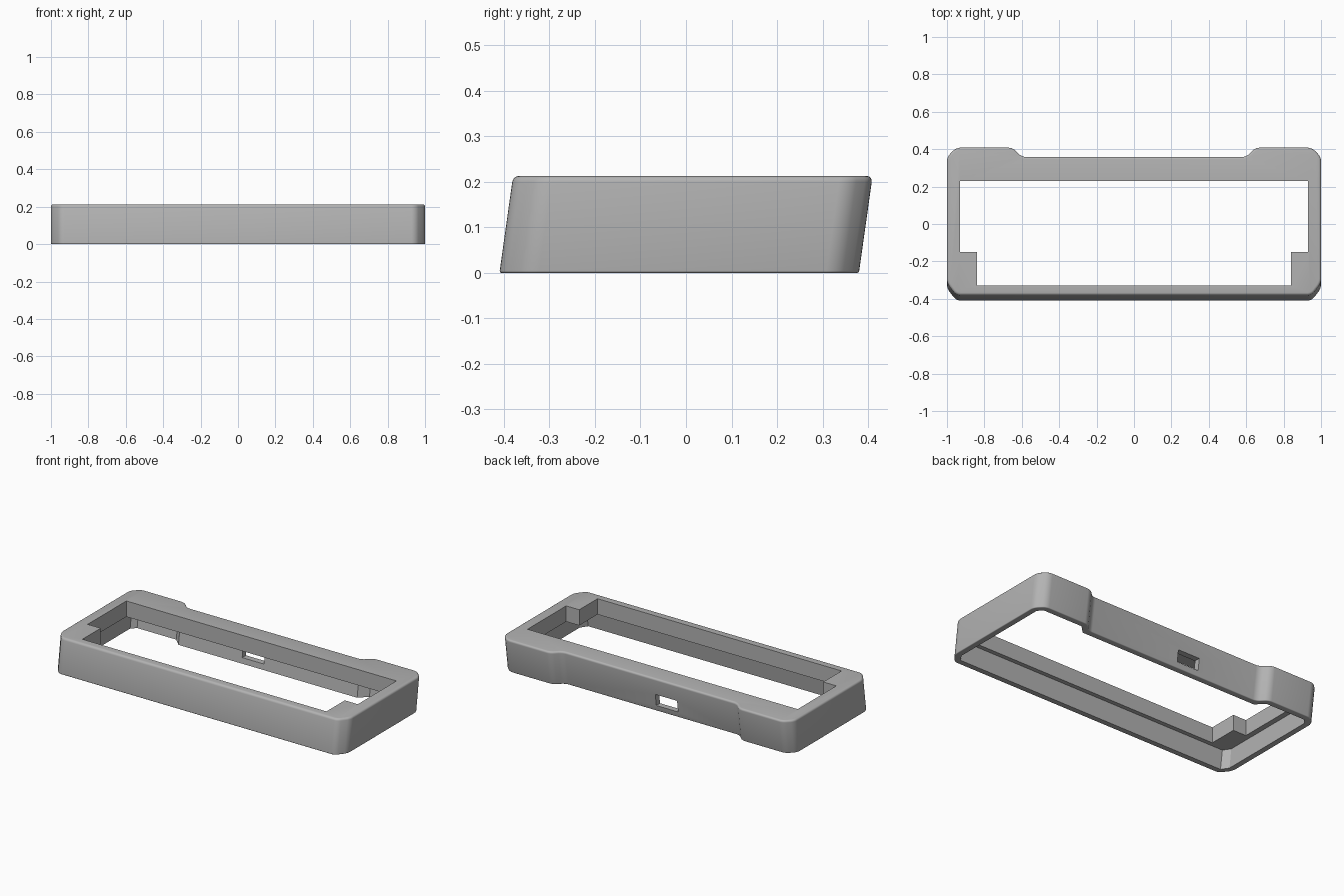
import bpy, bmesh, math

cube = bpy.data.objects.get("Cube")
if cube:
    bpy.data.objects.remove(cube, do_unlink=True)

HEIGHT = 0.213
LEAN = 0.03 / HEIGHT      # the walls lean back with height
LEDGE = 0.115             # underside of the thick top frame

grey = bpy.data.materials.new("case grey")
grey.use_nodes = True
colour = (0.45, 0.45, 0.45, 1)
grey.diffuse_color = colour
grey.node_tree.nodes["Principled BSDF"].inputs["Base Color"].default_value = colour


def mirrored(half):
    """Close a right-hand half outline into a symmetric loop."""
    return half + [(-x, y) for x, y in reversed(half)]


def case_outline(t=0.0):
    """Floor outline of the case, moved inwards by t."""
    k = 0.41 * t
    return mirrored([(0.95 - k, -0.41 + t), (1 - t, -0.345 + k),
                     (1 - t, 0.33 - k), (0.95 - k, 0.38 - t),
                     (0.65 + k, 0.38 - t), (0.60 + k, 0.33 - t)])


def prism(name, outline, z0, z1, lean=0.0, corner=0.0, rims=()):
    """Extrude an outline, with rounded corners and rounded rims (z, radius)."""
    bm = bmesh.new()
    base = bm.faces.new([bm.verts.new((x, y, z0)) for x, y in outline])
    top = bmesh.ops.extrude_face_region(bm, geom=[base])["geom"]
    for v in top:
        if isinstance(v, bmesh.types.BMVert):
            v.co.z = z1
    if corner:
        upright = [e for e in bm.edges if abs(e.verts[0].co.z - e.verts[1].co.z) > 0.01]
        bmesh.ops.bevel(bm, geom=upright, offset=corner, segments=4,
                        profile=0.5, affect='EDGES')
    for z, radius in rims:
        rim = [e for e in bm.edges if all(abs(v.co.z - z) < 1e-5 for v in e.verts)]
        bmesh.ops.bevel(bm, geom=rim, offset=radius, segments=4,
                        profile=0.5, affect='EDGES')
    for v in bm.verts:
        v.co.y += lean * v.co.z
    bmesh.ops.recalc_face_normals(bm, faces=bm.faces[:])
    mesh = bpy.data.meshes.new(name)
    bm.to_mesh(mesh)
    bm.free()
    mesh.materials.append(grey)
    obj = bpy.data.objects.new(name, mesh)
    bpy.context.collection.objects.link(obj)
    return obj


def box_outline(x0, x1, y0, y1):
    return [(x0, y0), (x1, y0), (x1, y1), (x0, y1)]


# Leaning outer body
case = prism("case_shell", case_outline(), 0, HEIGHT, LEAN, 0.022,
             [(HEIGHT, 0.013), (0, 0.005)])

# Hollow underside, top window with corner blocks, and rear port
window = mirrored([(0.84, -0.33), (0.84, -0.15), (0.93, -0.15), (0.93, 0.23)])
cutters = [
    prism("underside_cutter", case_outline(0.037), -0.02, LEDGE, LEAN),
    prism("window_cutter", window, LEDGE - 0.02, HEIGHT + 0.05),
    prism("port_cutter", box_outline(-0.18, -0.03, 0.25, 0.45), 0.035, 0.108),
]

bpy.context.view_layer.objects.active = case
for cutter in cutters:
    cutter.hide_render = True
    mod = case.modifiers.new(cutter.name, 'BOOLEAN')
    mod.operation = 'DIFFERENCE'
    mod.solver = 'EXACT'
    mod.object = cutter
    bpy.ops.object.modifier_apply(modifier=mod.name)
    bpy.data.objects.remove(cutter, do_unlink=True)

# Smooth rounded edges, crisp cut edges
bpy.ops.object.select_all(action='DESELECT')
case.select_set(True)
bpy.ops.object.shade_smooth_by_angle(angle=math.radians(30))
